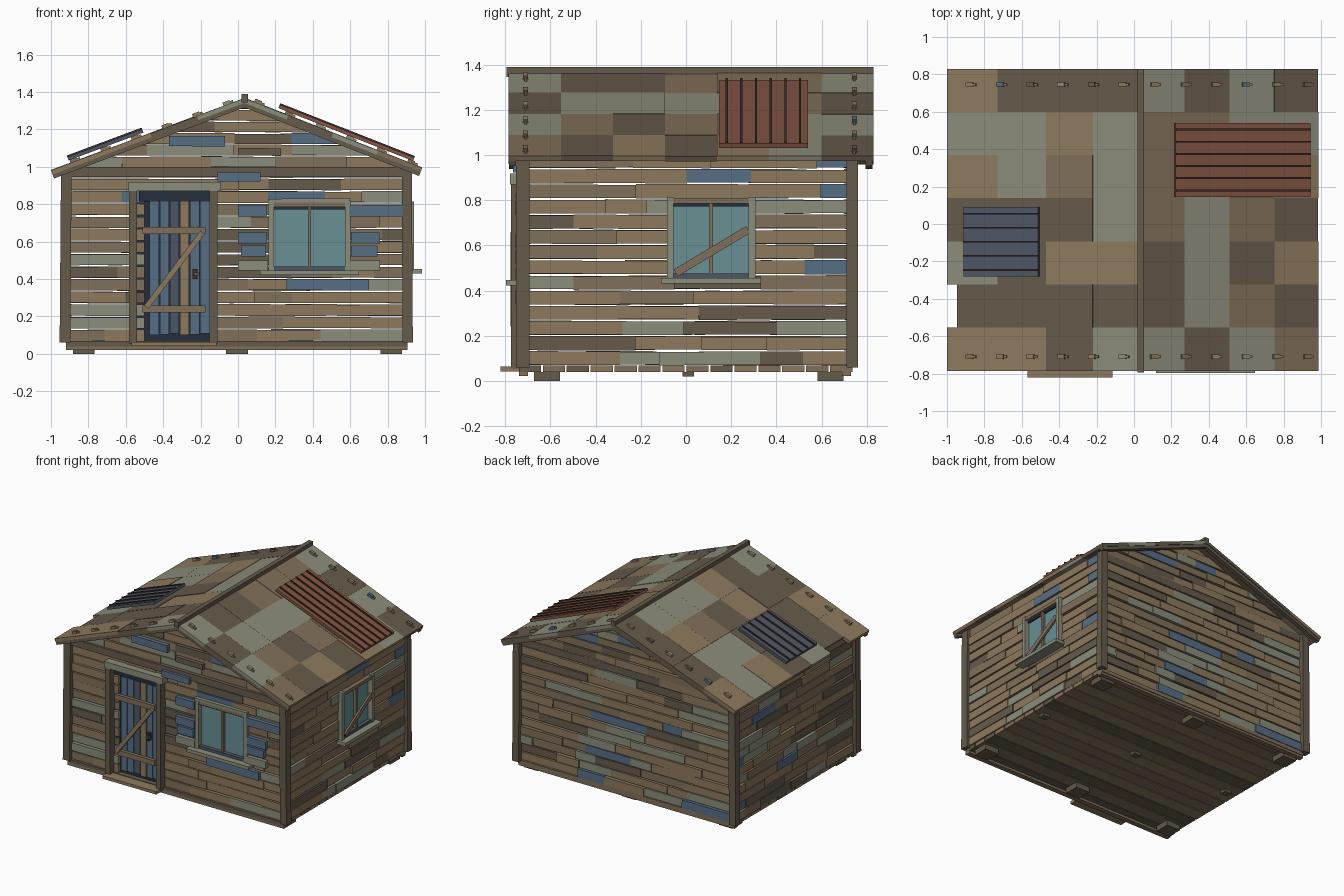
import bpy, bmesh, random
from math import atan2, hypot
from mathutils import Matrix, Vector

if "Cube" in bpy.data.objects:
    bpy.data.objects.remove(bpy.data.objects["Cube"])

random.seed(7)
RGB = {"tan": (140, 121, 94), "brown": (128, 111, 90), "grey": (138, 140, 122), "dark": (102, 91, 77),
       "blue": (88, 110, 132), "red": (130, 86, 70), "steel": (80, 87, 100), "glass": (104, 142, 146),
       "navy": (44, 50, 62), "rib": (62, 50, 46)}
NAMES = list(RGB)
MATS = []
for n in NAMES:
    m = bpy.data.materials.new(n)
    m.diffuse_color = [(c / 255) ** 2.2 for c in RGB[n]] + [1]
    m.use_nodes = True
    m.node_tree.nodes["Principled BSDF"].inputs["Base Color"].default_value = m.diffuse_color
    MATS.append(m)


class Part:
    """Collects boxes into one named mesh object."""
    def __init__(self, name):
        self.name, self.bm = name, bmesh.new()

    def place(self, size, matrix, col):
        r = bmesh.ops.create_cube(self.bm, size=1, matrix=matrix @ Matrix.Diagonal((*size, 1)))
        for f in {f for v in r["verts"] for f in v.link_faces}:
            f.material_index = NAMES.index(col)

    def box(self, x, y, z, col, axis="Y", ang=0):
        lo, hi = Vector((x[0], y[0], z[0])), Vector((x[1], y[1], z[1]))
        self.place(hi - lo, Matrix.Translation((lo + hi) / 2) @ Matrix.Rotation(ang, 4, axis), col)

    def bar(self, a, b, w, t, col, up):
        """Straight batten from a to b, t thick along the direction up."""
        a, b, n = Vector(a), Vector(b), Vector(up)
        d = (b - a).normalized()
        rot = Matrix((d, n.cross(d), n)).transposed().to_4x4()
        self.place(((b - a).length, w, t), Matrix.Translation((a + b) / 2) @ rot, col)

    def done(self):
        me = bpy.data.meshes.new(self.name)
        self.bm.to_mesh(me)
        self.bm.free()
        for m in MATS:
            me.materials.append(m)
        ob = bpy.data.objects.new(self.name, me)
        bpy.context.collection.objects.link(ob)


def wood():
    return random.choices(["tan", "brown", "grey", "dark", "blue"], [40, 22, 16, 16, 6])[0]


def planks(p, axis, face, out, a0, a1, z0, rows, pitch, holes=()):
    """Rows of random-length boards; holes are (start, end, bottom, top)."""
    for r in range(rows):
        lo, hi = z0 + r * pitch, z0 + (r + 1) * pitch - 0.008
        spans = [(a0, a1)]
        for h0, h1, hb, ht in holes:
            if hi > hb + 0.01 and lo < ht - 0.01:
                spans = [s for u, v in spans for s in ((u, min(v, h0)), (max(u, h1), v)) if s[1] > s[0]]
        for u, v in spans:
            while v - u > 0.001:
                e = min(v, u + random.uniform(0.16, 0.48))
                e = v if v - e < 0.1 else e
                f = face + out * random.uniform(-0.008, 0.006)
                thick = sorted((f, f - out * 0.03))
                tilt = random.uniform(-0.006, 0.006)
                zz = (lo + random.uniform(-.002, .002), hi + random.uniform(-.002, .003))
                if axis == "x":
                    p.box((u, e), thick, zz, wood(), "Y", tilt)
                else:
                    p.box(thick, (u, e), zz, wood(), "X", tilt)
                u = e


# Roof line helper: ridge and eaves
RX, RZ = 0.035, 1.368
EAVE = {-1: (-1.0, 0.982), 1: (0.985, 0.995)}


def roof_z(s, x):
    ex, ez = EAVE[s]
    return RZ + (ez - RZ) * (x - RX) / (ex - RX)


def slab(p, s, xa, xb, ya, yb, top, t, col):
    """Box lying on roof side s, its top face raised by top."""
    a, b = Vector((xa, 0, roof_z(s, xa))), Vector((xb, 0, roof_z(s, xb)))
    n = Vector((a.z - b.z, 0, b.x - a.x)).normalized()
    off = n * (top - t / 2) + Vector((0, (ya + yb) / 2, 0))
    p.bar(a + off, b + off, yb - ya, t, col, n)


# Floor boards, rim and feet
p = Part("floor")
for i in range(14):
    y = -0.74 + i * 0.106
    p.box((-0.92, 0.905), (y, y + 0.098), (0.04, 0.068), random.choice(["brown", "dark", "tan"]))
p.box((-0.92, 0.905), (-0.74, -0.70), (0.022, 0.045), "brown")
p.box((-0.92, 0.905), (0.69, 0.73), (0.022, 0.045), "brown")
p.done()
p = Part("feet")
for x in (-0.825, -0.005, 0.82):
    for y in (-0.615, 0.64):
        p.box((x - .058, x + .058), (y - .058, y + .058), (0, 0.04), "dark")
    p.box((x - .03, x + .03), (-0.015, 0.035), (0.02, 0.04), "dark")
p.done()

# Walls
DOOR, WIN, SIDE = (-0.50, -0.13, 0, 0.88), (0.18, 0.59, 0.46, 0.80), (-0.07, 0.30, 0.46, 0.80)
p = Part("front_wall")
planks(p, "x", -0.725, -1, -0.90, 0.89, 0.07, 13, 0.0672, [DOOR, WIN])
p.done()
p = Part("back_wall")
planks(p, "x", 0.735, 1, -0.90, 0.89, 0.07, 14, 0.0672)
p.done()
p = Part("right_wall")
planks(p, "y", 0.912, 1, -0.70, 0.72, 0.07, 14, 0.0672, [SIDE])
p.done()
p = Part("left_wall")
planks(p, "y", -0.928, -1, -0.70, 0.72, 0.07, 14, 0.0672)
p.done()

# Gable ends, trimmed to the roof slopes
for name, face, out in (("front_gable", -0.725, -1), ("back_gable", 0.735, 1)):
    p = Part(name)
    planks(p, "x", face, out, -0.93, 0.92, 1.0, 6, 0.062)
    for s in (-1, 1):
        ex, ez = EAVE[s]
        n = Vector((RZ - ez, 0, abs(ex - RX)))
        n.x *= s
        geom = p.bm.verts[:] + p.bm.edges[:] + p.bm.faces[:]
        bmesh.ops.bisect_plane(p.bm, geom=geom, plane_co=(RX, 0, RZ - 0.025), plane_no=n, clear_outer=True)
    p.done()

# Corner posts and top beams
p = Part("frame")
for x0, x1, lean in ((-0.95, -0.893, 0.008), (0.878, 0.932, -0.006)):
    for y0, y1 in ((-0.752, -0.692), (0.71, 0.762)):
        p.box((x0, x1), (y0, y1), (0.06, 1.0), "dark", "Y", lean)
p.box((-0.90, 0.89), (-0.745, -0.70), (0.945, 0.998), "dark")
p.box((-0.90, 0.89), (0.69, 0.735), (0.945, 0.998), "dark")
p.done()

# Roof boards: rows from front to back, columns from left to right
C = {"T": "tan", "B": "brown", "G": "grey", "D": "dark"}
LEFT = ["TTDG", "DDDD", "GDTT", "DDDG", "TGBG", "GGTG", "TDDD"]
RIGHT = ["GDGB", "DGBD", "DGDT", "BGBD", "BGDT", "BBGG", "GDGD"]
p = Part("roof")
for s, rows, cols in ((-1, LEFT, (-1, -0.73, -0.47, -0.22, RX)), (1, RIGHT, (RX, 0.27, 0.51, 0.75, 0.985))):
    for r, row in enumerate(rows):
        for c, key in enumerate(row):
            xa = -0.945 if (s, r, c) == (-1, 1, 0) else cols[c]
            y = -0.785 + r * 0.2307
            slab(p, s, xa, cols[c + 1], y, y + 0.2307, random.uniform(-.002, .002), 0.024, C[key])
p.done()
p = Part("barge_boards")
for s in (-1, 1):
    for y in (-0.783, 0.795):
        slab(p, s, *sorted((RX, EAVE[s][0])), y, y + 0.03, -0.005, 0.042, "dark")
p.box((0.018, 0.053), (-0.795, 0.83), (1.345, 1.39), "dark")
p.done()

# Pegs along both roof ends
p = Part("roof_pegs")
for i in range(12):
    x = -0.87 + i * 0.1636
    s = -1 if x < RX else 1
    for y in (-0.71, 0.745):
        slab(p, s, x - .025, x + .012, y - .011, y + .011, 0.018, 0.024, wood())
        slab(p, s, x - .012, x + .028, y - .006, y + .006, 0.012, 0.014, "tan")
p.done()

# Ribbed metal patches
for name, s, xa, xb, ya, yb, col, n in (("red_sheet", 1, .21, .93, .145, .54, "red", 6),
                                        ("steel_sheet", -1, -.90, -.50, -.28, .09, "steel", 5)):
    p = Part(name)
    slab(p, s, xa, xb, ya, yb, 0.036, 0.02, col)
    for i in range(n):
        y = ya + 0.035 + i * (yb - ya - 0.07) / (n - 1)
        slab(p, s, xa, xb, y - .005, y + .005, 0.044, 0.014, "rib")
    p.done()

# Door
p = Part("door")
for i, c in enumerate(["blue", "blue", "steel", "tan", "blue", "blue"]):
    x = -0.472 + i * 0.054
    p.box((x, x + 0.049), (-0.735, -0.71), (0.10 + 0.004 * (i % 3), 0.815), c)
p.box((-0.54, -0.15), (-0.705, -0.695), (0.07, 0.87), "navy")
p.box((-0.53, -0.15), (-0.73, -0.70), (0.815, 0.87), "navy")
for z in (0.24, 0.66):
    p.box((-0.51, -0.175), (-0.76, -0.735), (z - .019, z + .019), "brown")
p.bar((-0.49, -0.768, 0.25), (-0.19, -0.768, 0.65), 0.03, 0.02, "tan", (0, -1, 0))
p.box((-0.243, -0.217), (-0.765, -0.735), (0.40, 0.455), "rib")
p.box((-0.236, -0.212), (-0.78, -0.76), (0.42, 0.435), "dark")
p.done()
p = Part("door_frame")
for x in (-0.582, -0.152):
    p.box((x, x + 0.042), (-0.775, -0.70), (0.055, 0.87), "dark")
p.box((-0.585, -0.09), (-0.78, -0.70), (0.87, 0.918), "grey")
p.box((-0.57, -0.115), (-0.822, -0.70), (0.042, 0.064), "tan")
p.box((-0.11, 0.12), (-0.765, -0.72), (0.922, 0.97), "blue")
p.done()


# Windows, built from a shared layout on either wall
def window(name, axis, face, out, a0, a1, z0, z1, sill):
    p = Part(name)

    def piece(a, d, z, col):
        depth = sorted((face + out * d[0], face + out * d[1]))
        p.box(*((a, depth) if axis == "x" else (depth, a)), z, col)
    mid = (a0 + a1) / 2
    piece((a0, a1), (-0.02, -0.01), (z0, z1), "glass")
    piece((a0 - .03, a0), (-.03, .025), (z0 - .02, z1 + .03), "grey")
    piece((a1, a1 + .03), (-.03, .025), (z0 - .02, z1 + .03), "grey")
    piece((a0 - .01, a1 + .01), (-.03, .022), (z1, z1 + .025), "brown")
    piece((a0, a1), (-.02, .018), (z0 - .02, z0), "steel")
    piece((a0, a1), (-.01, .0), (z1 - .014, z1), "navy")
    piece((mid - .009, mid + .009), (-.01, .012), (z0, z1), "brown")
    piece((a0 - sill, a1 + sill), (-.02, .07), (z0 - .045, z0 - .02), "grey")
    return p


p = window("front_window", "x", -0.727, -1, 0.193, 0.572, 0.467, 0.785, 0.075)
p.done()
p = window("right_window", "y", 0.915, 1, -0.055, 0.277, 0.475, 0.785, 0.055)
p.bar((0.935, -0.045, 0.478), (0.935, 0.275, 0.67), 0.035, 0.014, "brown", (1, 0, 0))
p.done()

# Patch boards beside the front window and on the wall
p = Part("patch_boards")
for x0, x1, z0, z1, c in ((0, .155, .735, .795, "blue"), (0, .155, .59, .65, "blue"), (.015, .15, .52, .58, "blue"),
                          (0, .16, .445, .50, "grey"), (.595, .88, .735, .795, "blue"), (.605, .76, .59, .65, "blue"),
                          (.605, .745, .52, .58, "blue"), (.60, .76, .445, .50, "grey"), (.16, .60, .81, .83, "grey"),
                          (.26, .70, .34, .40, "blue"), (-.37, -.07, 1.11, 1.165, "blue"), (.0, .23, 1.06, 1.1, "dark")):
    p.box((x0, x1), (-0.755, -0.725), (z0, z1), c, "Y", random.uniform(-.01, .01))
p.done()
